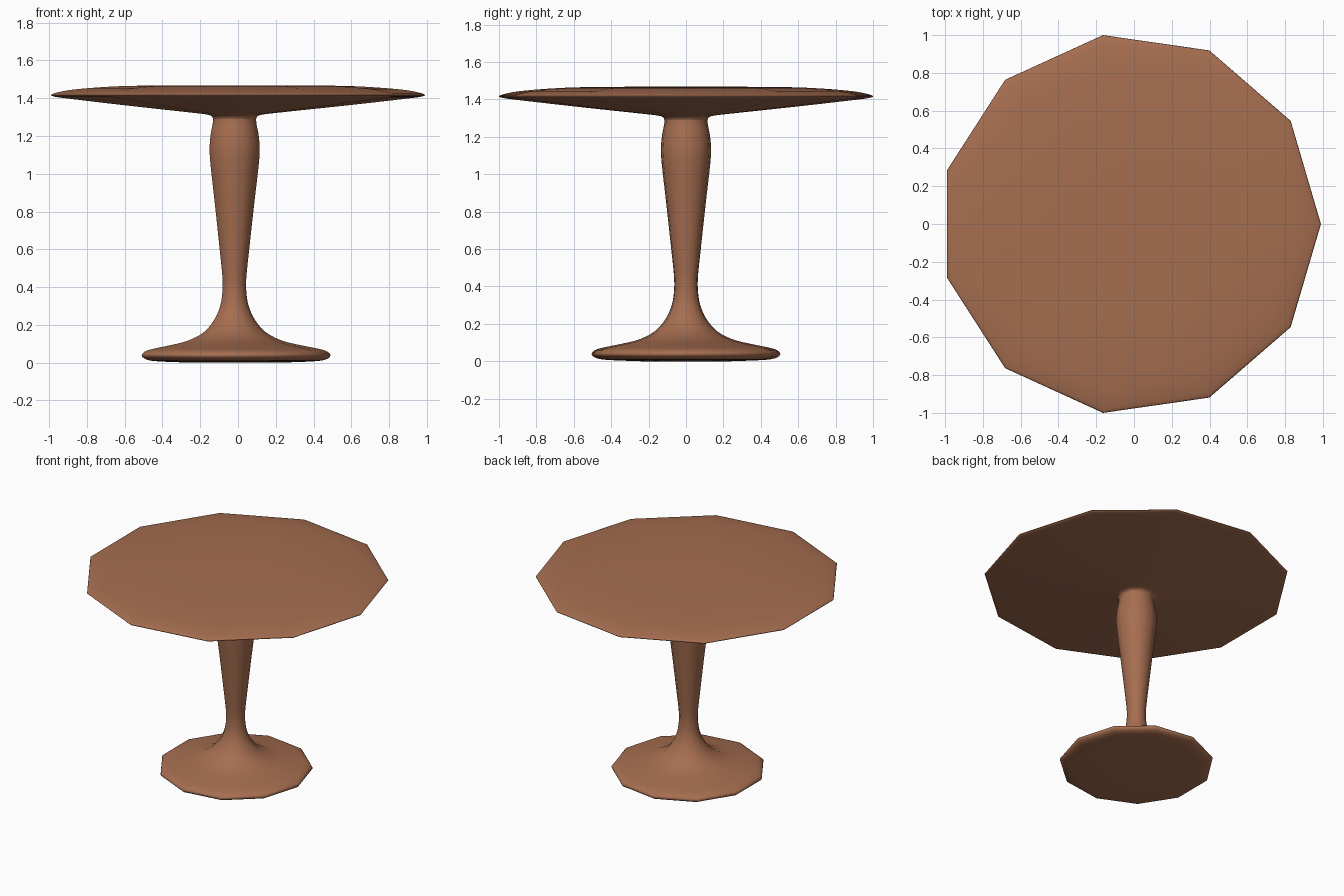
import bpy, bmesh, math
from mathutils import Vector

if "Cube" in bpy.data.objects:
    bpy.data.objects.remove(bpy.data.objects["Cube"])

SIDES = 11
CX = -0.0205          # an 11-gon is off-centre inside its own bounds

wood = bpy.data.materials.new("warm brown wood")
wood.diffuse_color = (0.38, 0.155, 0.08, 1)
wood.use_nodes = True
wood.node_tree.nodes["Principled BSDF"].inputs["Base Color"].default_value = wood.diffuse_color


def smooth_curve(pts, steps=3):
    """Catmull-Rom curve through the profile points."""
    p = [Vector(q) for q in pts]
    p = [2 * p[0] - p[1]] + p + [2 * p[-1] - p[-2]]
    out = []
    for a, b, c, d in zip(p, p[1:], p[2:], p[3:]):
        for i in range(steps):
            t = i / steps
            out.append(0.5 * (2 * b + (c - a) * t + (2 * a - 5 * b + 4 * c - d) * t * t
                              + (3 * b - a - 3 * c + d) * t ** 3))
    out.append(p[-2])
    return out


def lathe(name, profile, cap_bottom=False, cap_top=False):
    """Spin a bottom-to-top (radius, z) profile into an 11-sided part."""
    bm = bmesh.new()
    rings = []
    for r, z in profile:
        rings.append([bm.verts.new((CX + r * math.cos(math.tau * i / SIDES),
                                    r * math.sin(math.tau * i / SIDES), z))
                      for i in range(SIDES)])
    for lo, hi in zip(rings, rings[1:]):
        for i in range(SIDES):
            j = (i + 1) % SIDES
            bm.faces.new((lo[i], lo[j], hi[j], hi[i]))
    if cap_bottom:
        bm.faces.new(rings[0][::-1])
    if cap_top:
        bm.faces.new(rings[-1])
    for f in bm.faces:
        f.smooth = True
    me = bpy.data.meshes.new(name)
    bm.to_mesh(me)
    bm.free()
    me.materials.append(wood)
    ob = bpy.data.objects.new(name, me)
    bpy.context.collection.objects.link(ob)
    return ob


# flared foot
lathe("base", smooth_curve([
    (0.24, 0.0), (0.42, 0.007), (0.485, 0.017), (0.51, 0.038), (0.49, 0.06),
    (0.44, 0.075), (0.345, 0.094), (0.25, 0.118), (0.165, 0.163),
    (0.108, 0.23), (0.077, 0.30), (0.066, 0.36), (0.063, 0.41)]), cap_bottom=True)

# tapered column with a swollen upper end
lathe("column", smooth_curve([
    (0.063, 0.41), (0.066, 0.47), (0.082, 0.62), (0.105, 0.83), (0.125, 1.0),
    (0.134, 1.09), (0.135, 1.15), (0.129, 1.21), (0.119, 1.26), (0.116, 1.29)]))

# thin table top with a rounded rim
lathe("table_top", smooth_curve([
    (0.116, 1.29), (0.125, 1.305), (0.155, 1.314), (0.25, 1.325), (0.6, 1.362),
    (0.9, 1.396), (0.985, 1.407), (1.0102, 1.416), (0.985, 1.428),
    (0.9, 1.444), (0.75, 1.457), (0.58, 1.465), (0.3, 1.468), (0.02, 1.468)]), cap_top=True)
